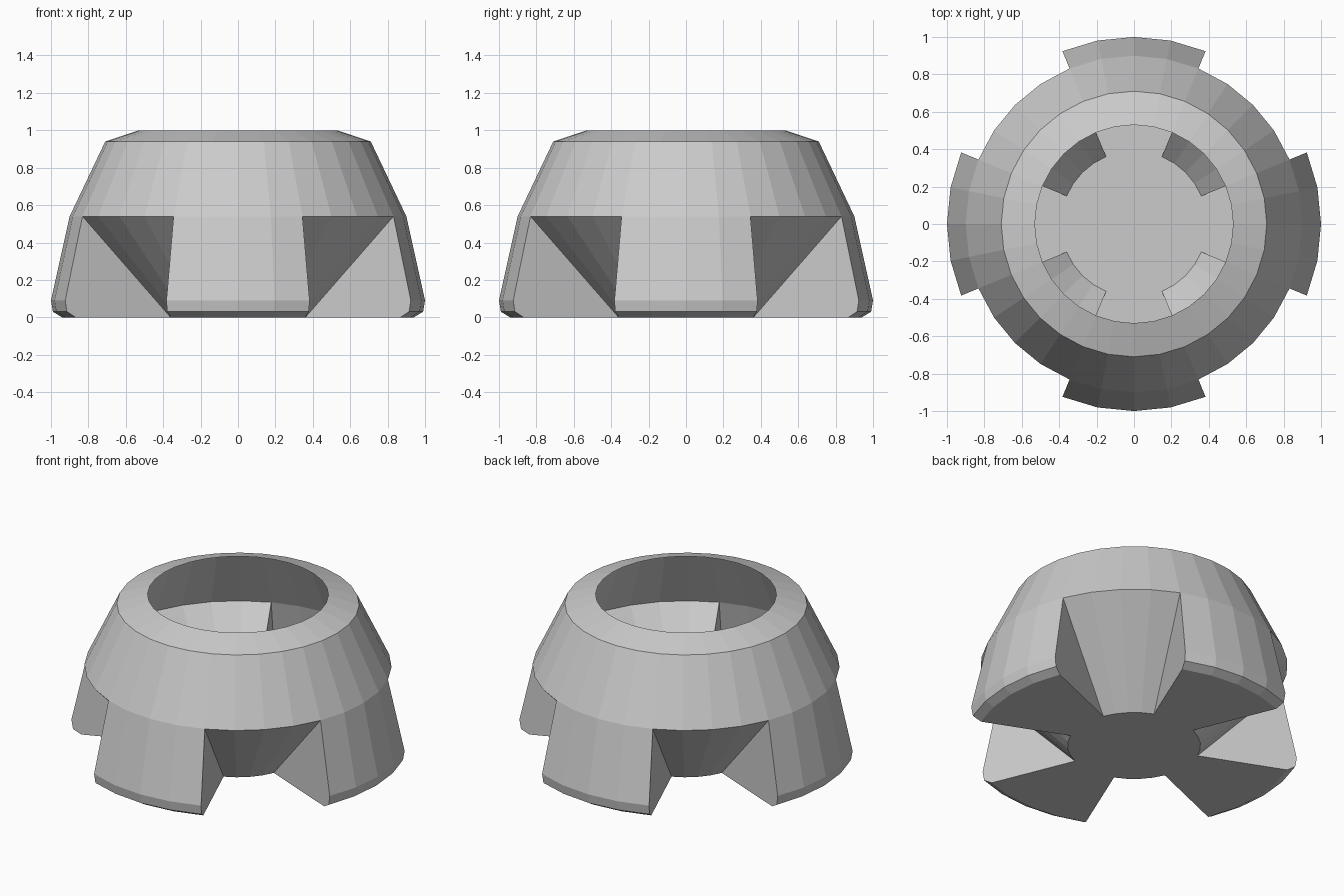
import bpy, bmesh
from math import cos, sin, tau

if "Cube" in bpy.data.objects:
    bpy.data.objects.remove(bpy.data.objects["Cube"])

SEG = 32
# Radius/height profiles of the hollow shell
UPPER = [(0.90, 0.54), (0.71, 0.94), (0.53, 1.0)]
FOOT = [(0.39, 0.0), (0.94, 0.0), (0.99, 0.03), (1.0, 0.09), (0.90, 0.54)]
NOTCH = [(0.39, 0.0), (0.90, 0.54)]

bm = bmesh.new()


def point(i, rz):
    a = tau * i / SEG
    return bm.verts.new((rz[0] * cos(a), rz[0] * sin(a), rz[1]))


def sweep(i, profile):
    """Revolve a profile through one segment."""
    for a, b in zip(profile, profile[1:]):
        bm.faces.new([point(i, a), point(i + 1, a), point(i + 1, b), point(i, b)])


def is_foot(i):
    return (i + 2) % 8 < 4


for i in range(SEG):
    # Domed upper wall, then either a foot or a sloping notch below it
    sweep(i, UPPER)
    sweep(i, FOOT if is_foot(i) else NOTCH)
    # Flat side wall where a foot meets a notch
    if is_foot(i) != is_foot(i - 1):
        bm.faces.new([point(i, p) for p in FOOT])

# Floor disc in the middle
bm.faces.new([point(i, FOOT[0]) for i in range(SEG)])

bmesh.ops.remove_doubles(bm, verts=bm.verts, dist=0.0005)
bmesh.ops.recalc_face_normals(bm, faces=bm.faces)
# Make sure the shell faces outward
bm.faces.ensure_lookup_table()
if bm.faces[0].normal.dot(bm.faces[0].calc_center_median()) < 0:
    bmesh.ops.reverse_faces(bm, faces=bm.faces)

mesh = bpy.data.meshes.new("notched_hollow_cap")
bm.to_mesh(mesh)
bm.free()
cap = bpy.data.objects.new("notched_hollow_cap", mesh)
bpy.context.collection.objects.link(cap)
